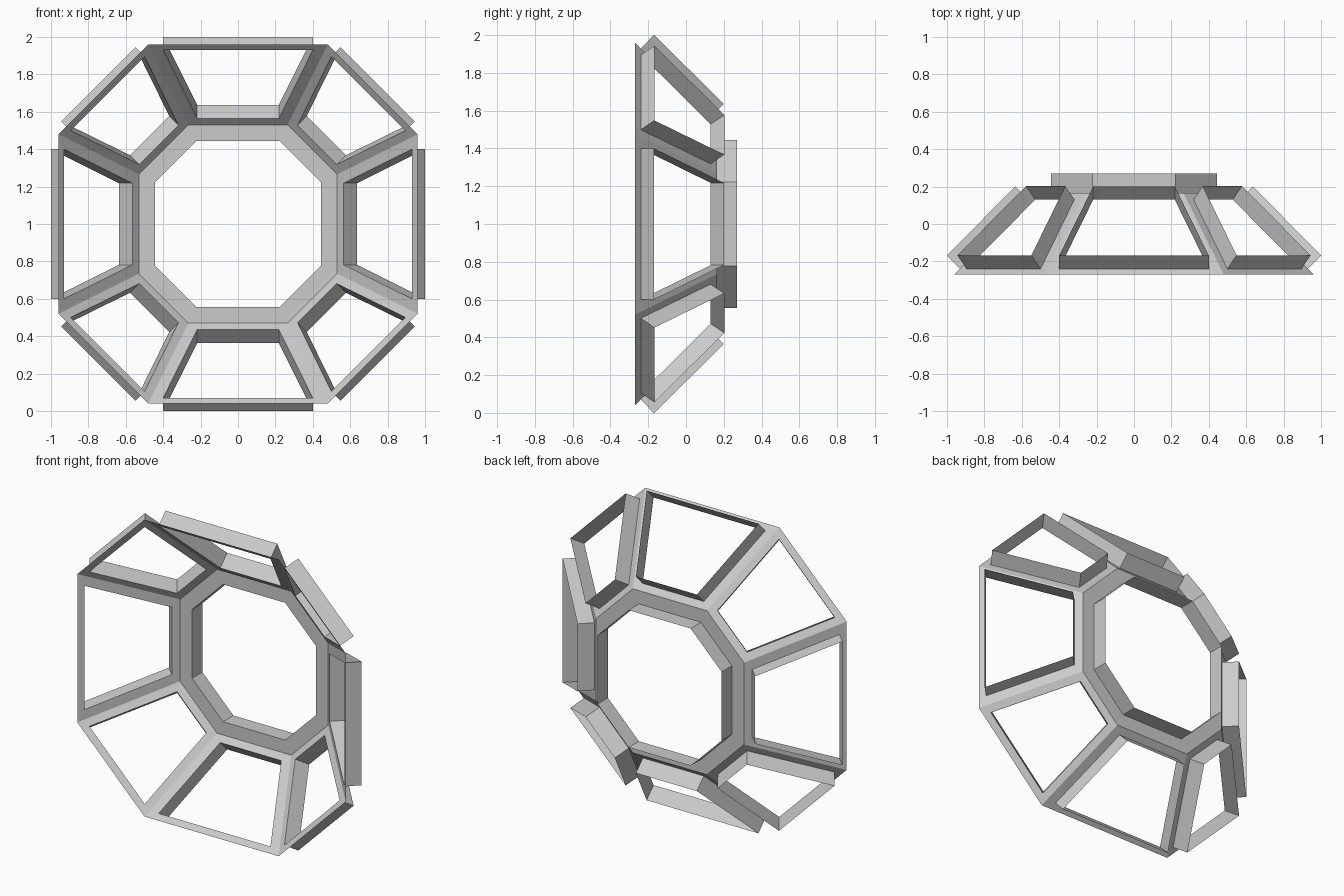
import bpy, bmesh
from math import radians
from mathutils import Vector, Matrix

if "Cube" in bpy.data.objects:
    bpy.data.objects.remove(bpy.data.objects["Cube"])

Z0 = Vector((0, 0, 1))              # centre of the octagon
FRONT = (0.96, -0.27)               # (half size, y) of the open front edge
BACK = (0.53, 0.165)                # back edge
HOLE, RIM = 0.444, 0.105            # back opening half size, rim depth


def octagon(a, y):
    """Octagon with corners at (a, a/2), as x-z points at depth y."""
    pts = []
    for k in range(4):
        m = Matrix.Rotation(radians(-90 * k), 3, 'Y')
        pts += [Z0 + m @ Vector((a, y, -a / 2)), Z0 + m @ Vector((a, y, a / 2))]
    return pts


def bridge(bm, loop_a, loop_b):
    """Band of quads between two closed loops."""
    va = [bm.verts.new(p) for p in loop_a]
    vb = [bm.verts.new(p) for p in loop_b]
    n = len(va)
    for i in range(n):
        j = (i + 1) % n
        bm.faces.new((va[i], va[j], vb[j], vb[i]))


def finish(bm, name):
    bmesh.ops.remove_doubles(bm, verts=bm.verts, dist=1e-4)
    bmesh.ops.recalc_face_normals(bm, faces=bm.faces)
    me = bpy.data.meshes.new(name)
    bm.to_mesh(me)
    bm.free()
    bpy.context.collection.objects.link(bpy.data.objects.new(name, me))


front, back = octagon(*FRONT), octagon(*BACK)
shell = bmesh.new()

# sloping panels with trapezoid windows, each with an open rim
for i in range(8):
    j = (i + 1) % 8
    outer = [front[i], front[j], back[j], back[i]]
    f_mid, b_mid = (front[i] + front[j]) / 2, (back[i] + back[j]) / 2
    along = (front[j] - front[i]).normalized()
    wf, wb = (0.40, 0.218) if i % 2 == 0 else (0.28, 0.148)
    p, q = f_mid.lerp(b_mid, 0.07), f_mid.lerp(b_mid, 0.92)
    window = [p - along * wf, p + along * wf, q + along * wb, q - along * wb]
    bridge(shell, outer, window)
    normal = along.cross(b_mid - f_mid).normalized()
    if normal.y < 0:
        normal.negate()
    rim = bmesh.new()
    bridge(rim, window, [v + normal * 0.1 for v in window])
    finish(rim, f"window_rim_{i + 1}")

# flat back ring
bridge(shell, back, octagon(HOLE, BACK[1]))
finish(shell, "frame_shell")

# rim around the back opening
bm = bmesh.new()
bridge(bm, octagon(HOLE, BACK[1]), octagon(HOLE, BACK[1] + RIM))
finish(bm, "back_rim")
